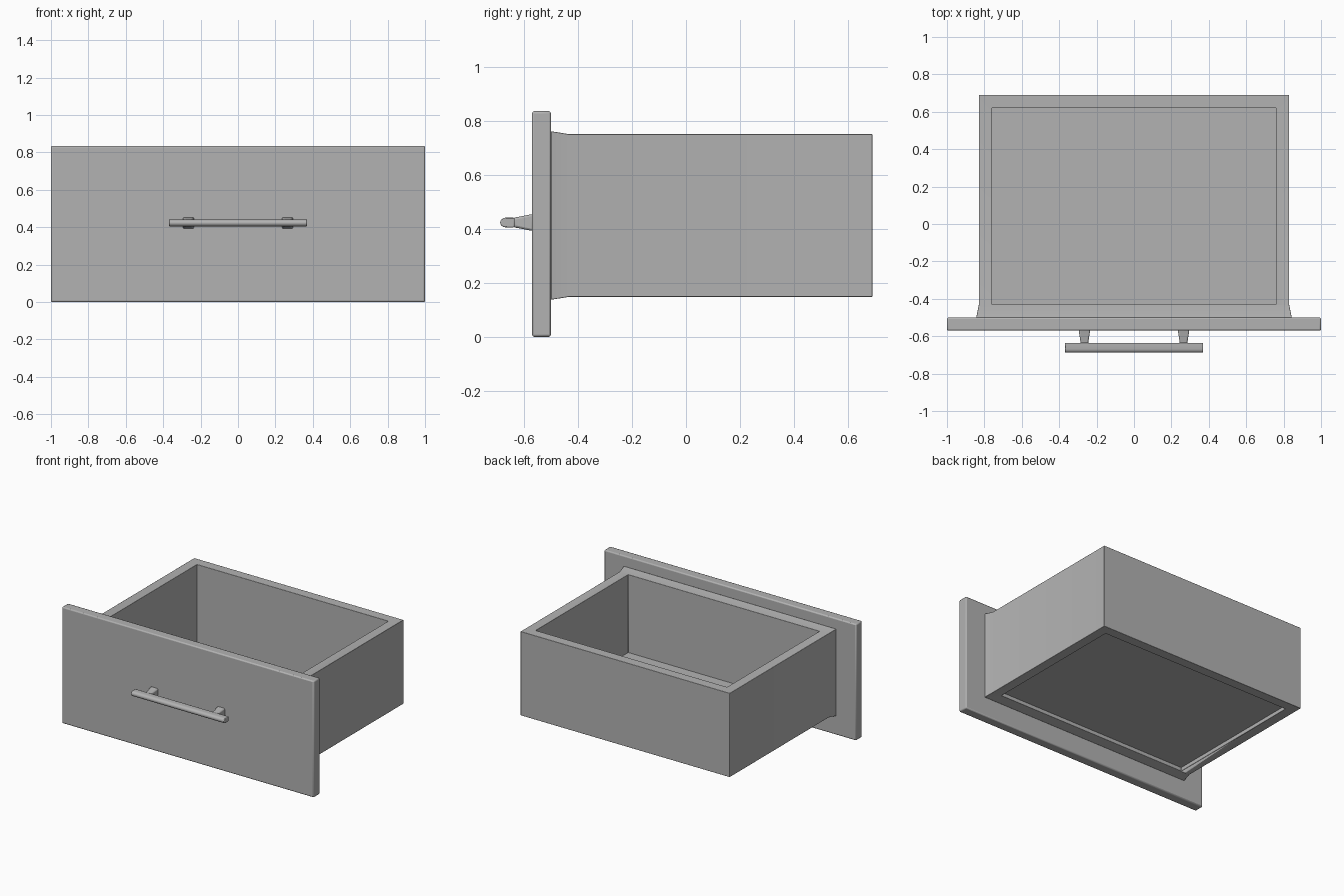
import bpy, bmesh, math
from mathutils import Vector

if "Cube" in bpy.data.objects:
    bpy.data.objects.remove(bpy.data.objects["Cube"], do_unlink=True)

grey = bpy.data.materials.new("plain grey")
grey.use_nodes = True
colour = (0.45, 0.45, 0.45, 1)
grey.diffuse_color = colour
grey.node_tree.nodes["Principled BSDF"].inputs["Base Color"].default_value = colour


def finish(name, bm, bevel=0.0, segments=2):
    bmesh.ops.recalc_face_normals(bm, faces=bm.faces)
    mesh = bpy.data.meshes.new(name)
    bm.to_mesh(mesh)
    bm.free()
    mesh.materials.append(grey)
    ob = bpy.data.objects.new(name, mesh)
    bpy.context.collection.objects.link(ob)
    if bevel:
        mod = ob.modifiers.new("soft edges", "BEVEL")
        mod.width, mod.segments = bevel, segments
        mod.limit_method = "ANGLE"
        mod.angle_limit = math.radians(40)
    bpy.ops.object.select_all(action="DESELECT")
    bpy.context.view_layer.objects.active = ob
    ob.select_set(True)
    bpy.ops.object.shade_smooth_by_angle(angle=math.radians(35))
    return ob


def box(name, low, high, bevel=0.0):
    low, high = Vector(low), Vector(high)
    bm = bmesh.new()
    bmesh.ops.create_cube(bm, size=1)
    for v in bm.verts:
        v.co = (low + high) / 2 + v.co * (high - low)
    return finish(name, bm, bevel)


def ring(bm, x, y0, y1, z):
    return [bm.verts.new((sx * x, y, z))
            for sx, y in ((-1, y0), (1, y0), (1, y1), (-1, y1))]


def bridge(bm, a, b):
    n = len(a)
    for i in range(n):
        j = (i + 1) % n
        bm.faces.new((a[i], a[j], b[j], b[i]))


# Front panel
box("front_panel", (-1, -0.57, 0), (1, -0.5, 0.835), 0.008)

# Four-sided drawer body, open above and below
bm = bmesh.new()
loops = [ring(bm, 0.83, -0.5, 0.69, 0.148), ring(bm, 0.83, -0.5, 0.69, 0.75),
         ring(bm, 0.76, -0.43, 0.62, 0.75), ring(bm, 0.76, -0.43, 0.62, 0.148)]
for a, b in zip(loops, loops[1:] + loops[:1]):
    bridge(bm, a, b)
# Flare the body out where it meets the panel
bmesh.ops.bisect_plane(bm, geom=bm.verts[:] + bm.edges[:] + bm.faces[:],
                       plane_co=(0, -0.432, 0), plane_no=(0, 1, 0))
for v in bm.verts:
    if v.co.y < -0.49:
        v.co.x *= 1.016
        v.co.z += 0.011 if v.co.z > 0.4 else -0.011
finish("drawer_body", bm, 0.004)

# Recessed floor
box("drawer_floor", (-0.765, -0.435, 0.175), (0.765, 0.625, 0.19))

# Handle bar with a rounded front and flat back
profile = [(-0.635, 0.405), (-0.635, 0.441)]
for i in range(9):
    t = math.pi * i / 8
    profile.append((-0.668 - 0.02 * math.sin(t), 0.423 + 0.018 * math.cos(t)))
bm = bmesh.new()
ends = [[bm.verts.new((x, y, z)) for y, z in profile] for x in (-0.37, 0.37)]
bridge(bm, *ends)
for end in ends:
    bm.faces.new(end)
finish("handle_bar", bm, 0.004)

# Tapered handle posts
for side, x in (("right", -0.265), ("left", 0.265)):
    bm = bmesh.new()
    rings = []
    for y, half_x, half_z in ((-0.565, 0.031, 0.032), (-0.625, 0.022, 0.02),
                              (-0.64, 0.022, 0.018)):
        rings.append([bm.verts.new((x + sx * half_x, y, 0.423 + sz * half_z))
                      for sx, sz in ((-1, -1), (1, -1), (1, 1), (-1, 1))])
    for a, b in zip(rings, rings[1:]):
        bridge(bm, a, b)
    bm.faces.new(rings[0])
    bm.faces.new(rings[-1])
    finish("handle_post_" + side, bm, 0.008)
